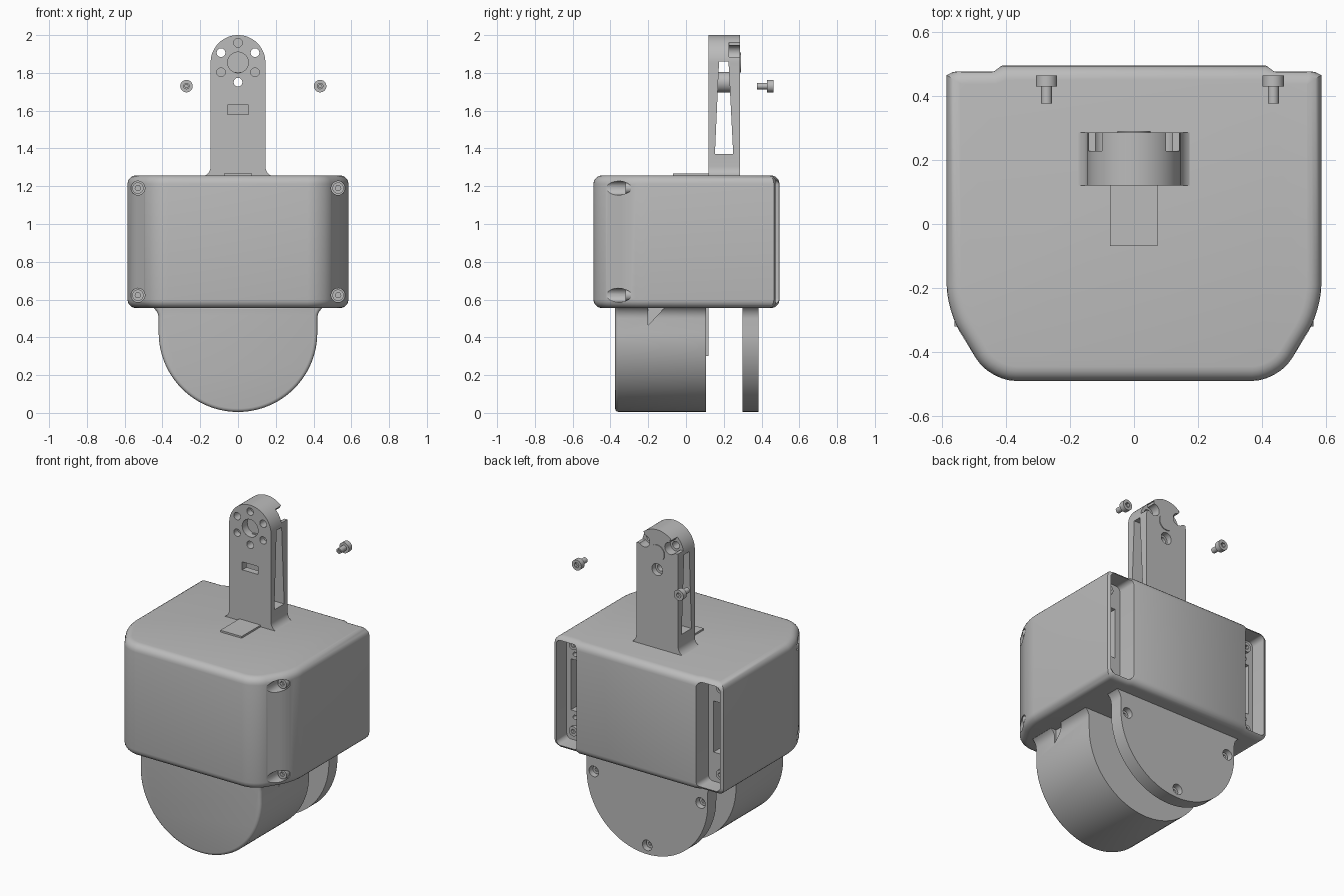
import bpy, bmesh
from math import sin, cos, pi

if "Cube" in bpy.data.objects:
    bpy.data.objects.remove(bpy.data.objects["Cube"])

grey = bpy.data.materials.new("plain_grey")
grey.use_nodes = True
COLOUR = (0.5, 0.5, 0.5, 1)
grey.diffuse_color = COLOUR
grey.node_tree.nodes["Principled BSDF"].inputs["Base Color"].default_value = COLOUR

PLACE = {"x": lambda p, t: (t, p[0], p[1]),
         "y": lambda p, t: (p[0], t, p[1]),
         "z": lambda p, t: (p[0], p[1], t)}


def prism(name, pts, axis, a, b, shape=None):
    """Extrude a 2D outline along an axis, then optionally bevel it."""
    bm = bmesh.new()
    low = [bm.verts.new(PLACE[axis](p, a)) for p in pts]
    high = [bm.verts.new(PLACE[axis](p, b)) for p in pts]
    bm.faces.new(low)
    bm.faces.new(high)
    for i in range(len(pts)):
        j = (i + 1) % len(pts)
        bm.faces.new((low[i], low[j], high[j], high[i]))
    bmesh.ops.recalc_face_normals(bm, faces=bm.faces)
    if shape:
        shape(bm)
    mesh = bpy.data.meshes.new(name)
    bm.to_mesh(mesh)
    bm.free()
    mesh.materials.append(grey)
    ob = bpy.data.objects.new(name, mesh)
    bpy.context.collection.objects.link(ob)
    return ob


def circle(x, z, r, n=32):
    return [(x + r * cos(2 * pi * i / n), z + r * sin(2 * pi * i / n)) for i in range(n)]


def rect(x0, x1, z0, z1):
    return [(x0, z0), (x1, z0), (x1, z1), (x0, z1)]


def rounded(x0, x1, z0, z1, r):
    pts = []
    corners = [(x1 - r, z1 - r), (x0 + r, z1 - r), (x0 + r, z0 + r), (x1 - r, z0 + r)]
    for k, (cx, cz) in enumerate(corners):
        for i in range(6):
            t = (k + i / 5) * pi / 2
            pts.append((cx + r * cos(t), cz + r * sin(t)))
    return pts


def arch(r, cz, base, flare, n=48):
    """Half-round end, straight sides and a flared foot at the base."""
    s = 1 if cz > base else -1
    foot = []
    for i in range(9):
        t = i / 8 * pi / 2
        foot.append((r + flare - flare * sin(t), base + s * flare * (1 - cos(t))))
    cap = [(r * cos(pi * i / n), cz + s * r * sin(pi * i / n)) for i in range(n + 1)]
    return foot + cap + [(-x, z) for x, z in reversed(foot)]


def bevel(bm, test, width, segments):
    edges = [e for e in bm.edges if test(*[v.co for v in e.verts])]
    bmesh.ops.bevel(bm, geom=edges, offset=width, segments=segments, profile=0.5,
                    affect="EDGES", clamp_overlap=False)


def cut(ob, *cutter_args):
    cutter = prism("cutter", *cutter_args)
    cutter.hide_render = True
    mod = ob.modifiers.new("cut", "BOOLEAN")
    mod.operation, mod.solver, mod.object = "DIFFERENCE", "EXACT", cutter
    bpy.context.view_layer.objects.active = ob
    bpy.ops.object.modifier_apply(modifier=mod.name)
    bpy.data.objects.remove(cutter)


def socket_head(name, x, z, r, y0, y1, open_y):
    """Screw head with a hexagonal socket in the end nearest open_y."""
    ob = prism(name, circle(x, z, r), "y", y0, y1)
    cut(ob, circle(x, z, r * 0.5, 6), "y", open_y - 0.02, open_y + 0.02)
    return ob


# Housing: chamfered front corners, slightly stepped back, rounded rims
BOTTOM, TOP = 0.555, 1.257
half = [(0.45, -0.49), (0.585, -0.27), (0.585, 0.465), (0.55, 0.482), (0.44, 0.482), (0.41, 0.495)]
outline = half + [(-x, y) for x, y in reversed(half)]


def round_housing(bm):
    bevel(bm, lambda a, b: abs(a.z - b.z) > 0.1 and a.y < -0.2, 0.08, 6)
    bevel(bm, lambda a, b: abs(a.z - b.z) < 0.001, 0.045, 5)


housing = prism("housing", outline, "z", BOTTOM, TOP, round_housing)
for side, tag in ((1, "left"), (-1, "right")):
    # Screw wells in the front chamfers
    for z, level in ((1.19, "upper"), (0.623, "lower")):
        x = side * 0.53
        cut(housing, circle(x, z, 0.037), "y", -0.6, -0.29)
        socket_head(f"{tag}_{level}_front_screw", x, z, 0.03, -0.28, -0.32, -0.32)
    # Tall pockets in the back corners, with an inner slot and screws
    x0, x1 = sorted((side * 0.415, side * 0.568))
    cut(housing, rounded(x0, x1, 0.578, 1.235, 0.03), "y", 0.37, 0.6)
    s0, s1 = sorted((side * 0.45, side * 0.54))
    cut(housing, rect(s0, s1, 0.76, 1.08), "y", 0.28, 0.5)
    for z, level in ((1.18, "upper"), (0.64, "lower")):
        socket_head(f"{tag}_{level}_pocket_screw", side * 0.51, z, 0.03, 0.36, 0.39, 0.39)
    for z in (0.72, 1.115):
        cut(housing, circle(side * 0.51, z, 0.014, 16), "y", 0.33, 0.45)

# Round-bottomed drum under the housing, with a wedge nick on each side
lobe = arch(0.42, 0.425, 0.57, 0.07)
drum = prism("drum", lobe, "y", -0.375, 0.105,
             lambda bm: bevel(bm, lambda a, b: a.y < -0.3 and b.y < -0.3, 0.018, 3))
for x in (-0.45, 0.45):
    cut(drum, [(-0.2, 0.6), (-0.2, 0.465), (-0.115, 0.555), (-0.115, 0.6)], "x", x - 0.04, x + 0.06)
prism("drum_back_pad", rect(-0.12, 0.12, 0.3, 0.57), "y", 0.1, 0.12)

# Matching back plate with three screw wells
plate = prism("back_plate", lobe, "y", 0.3, 0.385)
for x, z in ((-0.37, 0.425), (0.37, 0.425), (0, 0.06)):
    cut(plate, circle(x, z, 0.033), "y", 0.34, 0.5)
    socket_head("back_plate_screw", x, z, 0.027, 0.33, 0.355, 0.355)

# Upright arm with a tapered side window
arm = prism("arm", arch(0.145, 1.855, 1.25, 0.055), "y", 0.12, 0.285)
cut(arm, [(0.153, 1.37), (0.25, 1.37), (0.225, 1.86), (0.175, 1.86)], "x", -0.3, 0.3)
cut(arm, circle(0, 1.855, 0.055), "y", 0, 0.17)
cut(arm, rect(-0.055, 0.055, 1.58, 1.63), "y", 0, 0.2)

# Ring of six holes, three of them right through
for i in range(6):
    t = pi / 2 + i * pi / 3
    through = i in (1, 3, 5)
    cut(arm, circle(0.104 * cos(t), 1.855 + 0.104 * sin(t), 0.023, 24), "y", 0, 0.5 if through else 0.16)

# Counterbore and open-sided screw seats at the back
cut(arm, circle(0, 1.751, 0.037), "y", 0.25, 0.4)
for side in (-1, 1):
    x0, x1 = sorted((side * 0.09, side * 0.2))
    cut(arm, circle(side * 0.09, 1.907, 0.038), "y", 0.228, 0.4)
    cut(arm, rect(x0, x1, 1.885, 1.96), "y", 0.228, 0.4)
boss = prism("arm_boss", circle(0, 1.751, 0.055), "y", 0.16, 0.24)
cut(boss, circle(0, 1.751, 0.023, 24), "y", 0, 0.5)
prism("arm_back_disc", circle(0, 1.855, 0.052), "y", 0.27, 0.29)

# Thin tab lying on the housing in front of the arm
prism("top_tab", rect(-0.075, 0.073, -0.068, 0.13), "z", 1.25, 1.268)

# Two loose screws behind the arm
for x, tag in ((-0.273, "right"), (0.435, "left")):
    socket_head(f"{tag}_loose_screw_head", x, 1.73, 0.033, 0.43, 0.463, 0.463)
    shank = prism(f"{tag}_loose_screw_shank", circle(x, 1.73, 0.017, 24), "y", 0.377, 0.435)
    cut(shank, circle(x, 1.73, 0.009, 6), "y", 0.3, 0.4)

# Smooth shading with sharp edges kept
bpy.ops.object.select_all(action="DESELECT")
for ob in bpy.context.collection.objects:
    if ob.type == "MESH" and grey.name in ob.data.materials:
        ob.select_set(True)
        bpy.context.view_layer.objects.active = ob
bpy.ops.object.shade_smooth_by_angle(angle=0.6)
